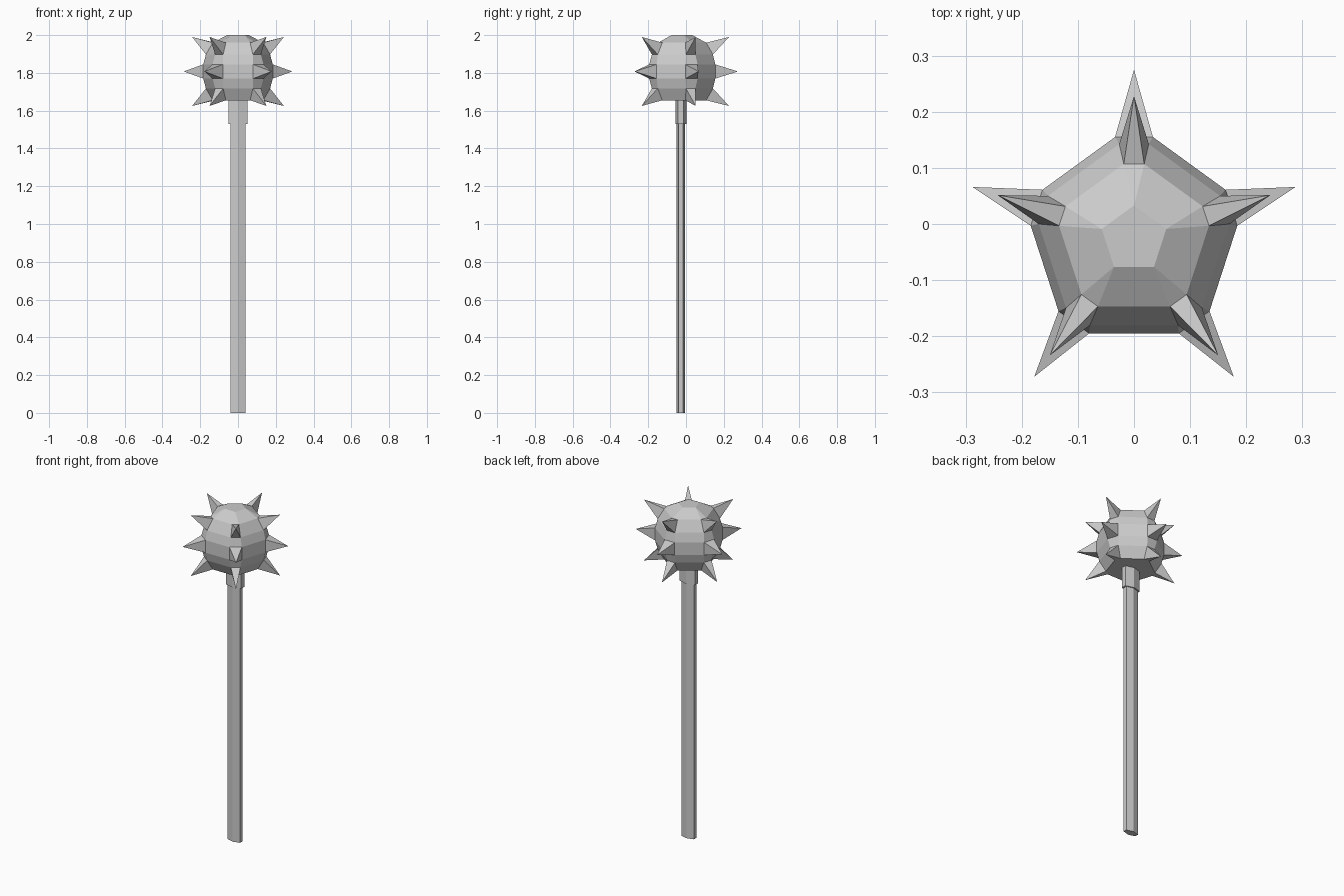
import bpy, bmesh, math
from mathutils import Vector

if "Cube" in bpy.data.objects:
    bpy.data.objects.remove(bpy.data.objects["Cube"])

CY = -0.0275      # y of the weapon axis
CZ = 1.8075       # height of the head centre


def finish(name, bm):
    bmesh.ops.recalc_face_normals(bm, faces=bm.faces[:])
    mesh = bpy.data.meshes.new(name)
    bm.to_mesh(mesh)
    bm.free()
    obj = bpy.data.objects.new(name, mesh)
    bpy.context.collection.objects.link(obj)
    return obj


def hex_bar(name, half_x, half_y, z0, z1):
    """Flattened six-sided bar with ridges front and back."""
    bm = bmesh.new()
    profile = [(half_x * math.sin(math.radians(60 * i)) / math.sin(math.radians(60)),
                CY + half_y * math.cos(math.radians(60 * i)), z0) for i in range(6)]
    face = bm.faces.new([bm.verts.new(p) for p in profile])
    top = bmesh.ops.extrude_face_region(bm, geom=[face], use_keep_orig=True)["geom"]
    bmesh.ops.translate(bm, vec=(0, 0, z1 - z0),
                        verts=[v for v in top if isinstance(v, bmesh.types.BMVert)])
    return finish(name, bm)


# Shaft and collar
hex_bar("shaft", 0.041, 0.0225, 0.0, 1.54)
hex_bar("collar", 0.051, 0.029, 1.53, 1.66)

# Head: pentagonal ball with cut corners; (height, face distance, corner distance)
rings = [(-0.1525, 0.1195, 0.1345), (-0.09, 0.153, 0.170), (-0.0375, 0.1675, 0.1825),
         (0.0375, 0.1675, 0.1825), (0.09, 0.153, 0.170), (0.1525, 0.1195, 0.1345)]
# Spike tips by band: (radius, height)
tips = {0: (0.2555, -0.1825), 2: (0.3025, 0.0), 4: (0.2555, 0.1825)}

bm = bmesh.new()


def corner_dir(k):
    a = math.radians(90 + 72 * k)
    return Vector((math.cos(a), math.sin(a), 0)), Vector((-math.sin(a), math.cos(a), 0))


loops = []
for z, face_d, corner_d in rings:
    half = (face_d / math.cos(math.radians(36)) - corner_d) * math.tan(math.radians(54))
    loop = []
    for k in range(5):
        out, side = corner_dir(k)
        for s in (-1, 1):
            loop.append(bm.verts.new(out * corner_d + side * half * s + Vector((0, CY, CZ + z))))
    loops.append(loop)

# Bands of wide panels, with a spike or a small flat at each corner
for b in range(len(loops) - 1):
    lo, hi = loops[b], loops[b + 1]
    for i in range(10):
        j = (i + 1) % 10
        quad = [lo[i], lo[j], hi[j], hi[i]]
        if i % 2 == 0 and b in tips:
            r, z = tips[b]
            tip = bm.verts.new(corner_dir(i // 2)[0] * r + Vector((0, CY, CZ + z)))
            for n in range(4):
                bm.faces.new((quad[n], quad[(n + 1) % 4], tip))
        else:
            bm.faces.new(quad)

# Flat underside and five-sided crown
bm.faces.new(loops[0])
crown = [bm.verts.new(corner_dir(k)[0] * 0.0605 + Vector((0, CY, 2.0))) for k in range(5)]
bm.faces.new(crown)
for k in range(5):
    n = (k + 1) % 5
    top = loops[-1]
    bm.faces.new((top[2 * k], top[2 * k + 1], crown[k]))
    bm.faces.new((top[2 * k + 1], top[2 * n], crown[n], crown[k]))
finish("spiked_head", bm)
